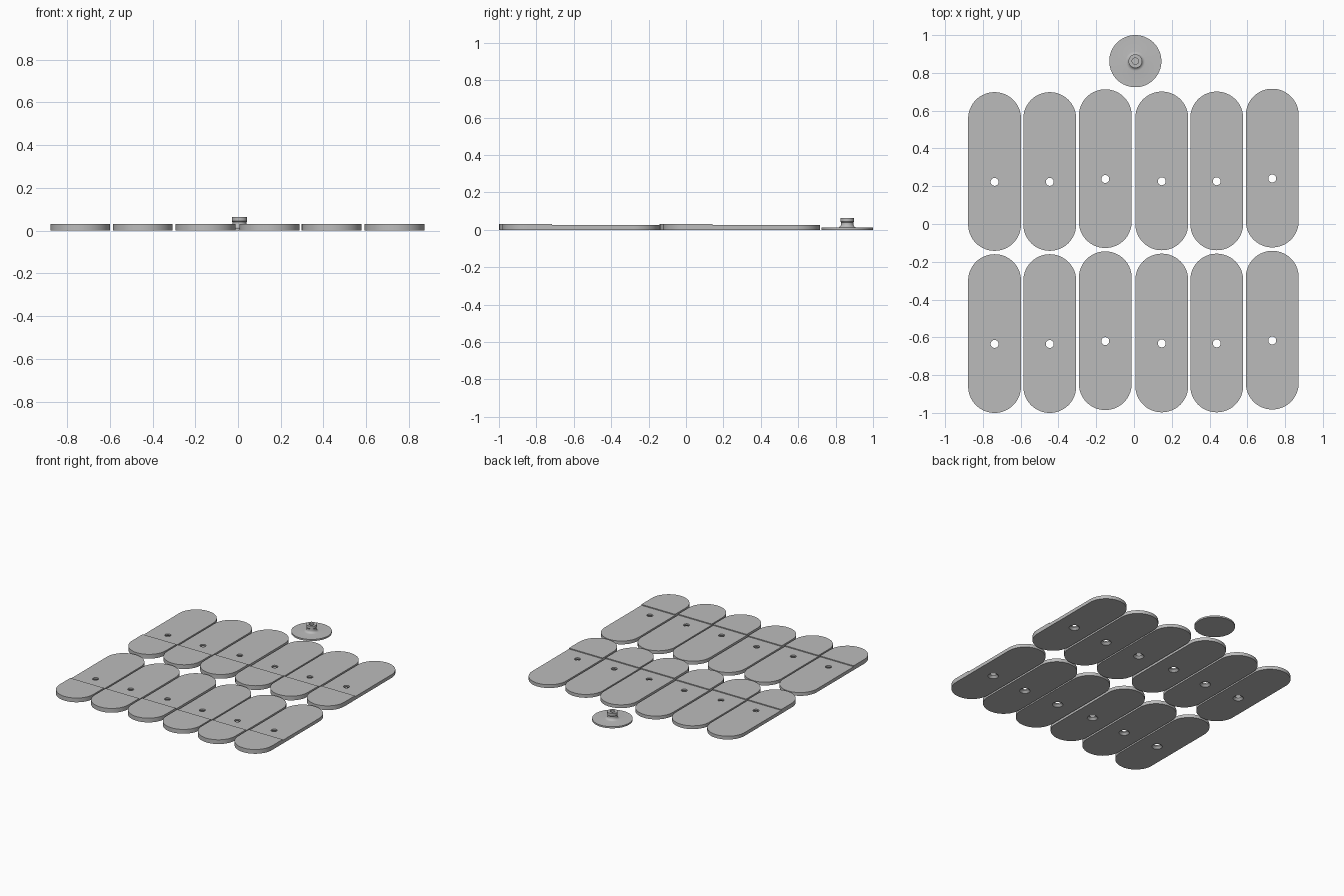
import bpy, bmesh, math

if "Cube" in bpy.data.objects:
    bpy.data.objects.remove(bpy.data.objects["Cube"])

grey = bpy.data.materials.new("plain_grey")
grey.diffuse_color = (0.5, 0.5, 0.5, 1)
grey.use_nodes = True
grey.node_tree.nodes["Principled BSDF"].inputs["Base Color"].default_value = grey.diffuse_color


def add_object(name, mesh, loc=(0, 0, 0)):
    ob = bpy.data.objects.new(name, mesh)
    ob.location = loc
    bpy.context.collection.objects.link(ob)
    return ob


def finish(bm, name):
    bmesh.ops.remove_doubles(bm, verts=bm.verts, dist=1e-6)
    bmesh.ops.recalc_face_normals(bm, faces=bm.faces)
    mesh = bpy.data.meshes.new(name)
    bm.to_mesh(mesh)
    bm.free()
    mesh.materials.append(grey)
    return mesh


def lathe(name, profile, steps):
    """Spin an (r, z) profile that starts and ends on the axis."""
    bm = bmesh.new()
    vs = [bm.verts.new((r, 0, z)) for r, z in profile]
    es = [bm.edges.new(p) for p in zip(vs, vs[1:])]
    bmesh.ops.spin(bm, geom=vs + es, cent=(0, 0, 0), axis=(0, 0, 1),
                   angle=2 * math.pi, steps=steps, use_merge=True)
    return finish(bm, name)


def shade(ob):
    bpy.ops.object.select_all(action='DESELECT')
    ob.select_set(True)
    bpy.context.view_layer.objects.active = ob
    bpy.ops.object.shade_smooth_by_angle(angle=math.radians(30))


# Slat dimensions
R, HALF, TOP, LOW = 0.14, 0.42, 0.032, 0.025
STEP_Y, HOLE_Y, SEG = -0.154, -0.055, 32

# Slat body: round-ended prism
bm = bmesh.new()
outline = []
for side in (1, -1):
    for i in range(SEG + 1):
        a = math.pi * i / SEG
        outline.append(bm.verts.new((side * R * math.cos(a),
                                     side * (HALF - R + R * math.sin(a)), 0)))
base = bm.faces.new(outline)
ext = bmesh.ops.extrude_face_region(bm, geom=[base])
bmesh.ops.translate(bm, vec=(0, 0, TOP),
                    verts=[v for v in ext['geom'] if isinstance(v, bmesh.types.BMVert)])
blank = add_object("slat_blank", finish(bm, "slat_blank"))

# Cutters: shallow step behind the thick end, countersunk screw hole
bm = bmesh.new()
bmesh.ops.create_cube(bm, size=1)
for v in bm.verts:
    v.co.x *= 0.5
    v.co.y = STEP_Y if v.co.y < 0 else 0.6
    v.co.z = LOW if v.co.z < 0 else 0.1
step = add_object("step_cutter", finish(bm, "step_cutter"))
hole = add_object("hole_cutter", lathe("hole_cutter", [
    (0, -0.01), (0.046, -0.01), (0.021, 0.015), (0.021, 0.06), (0, 0.06)], 32),
    (0, HOLE_Y, 0))

for cutter in (step, hole):
    cutter.hide_render = True
    mod = blank.modifiers.new(cutter.name, 'BOOLEAN')
    mod.operation = 'DIFFERENCE'
    mod.solver = 'EXACT'
    mod.object = cutter
bpy.context.view_layer.update()
deps = bpy.context.evaluated_depsgraph_get()
slat_mesh = bpy.data.meshes.new_from_object(blank.evaluated_get(deps))
slat_mesh.name = "slat"
for ob in (blank, step, hole):
    bpy.data.objects.remove(ob)

# Two rows of six slats, slightly staggered
columns = [(-0.738, 0), (-0.446, 0), (-0.152, 0.015),
           (0.147, 0.003), (0.438, 0.003), (0.732, 0.018)]
for row, y in (("front", -0.58), ("back", 0.278)):
    for n, (x, dy) in enumerate(columns, 1):
        slat = add_object(f"{row}_slat_{n}", slat_mesh, (x, y + dy, 0))
shade(slat)

# Round base with flared, hollow post
profile = [(0, 0), (0.138, 0), (0.138, 0.012), (0.052, 0.012)]
for i in range(1, 7):
    a = math.pi / 2 * i / 6
    profile.append((0.052 - 0.019 * math.sin(a), 0.031 - 0.019 * math.cos(a)))
profile += [(0.033, 0.04), (0.036, 0.044), (0.036, 0.064),
            (0.017, 0.064), (0.017, 0.03), (0, 0.03)]
shade(add_object("round_base_post", lathe("round_base_post", profile, 64),
                 (0.007, 0.862, 0)))
